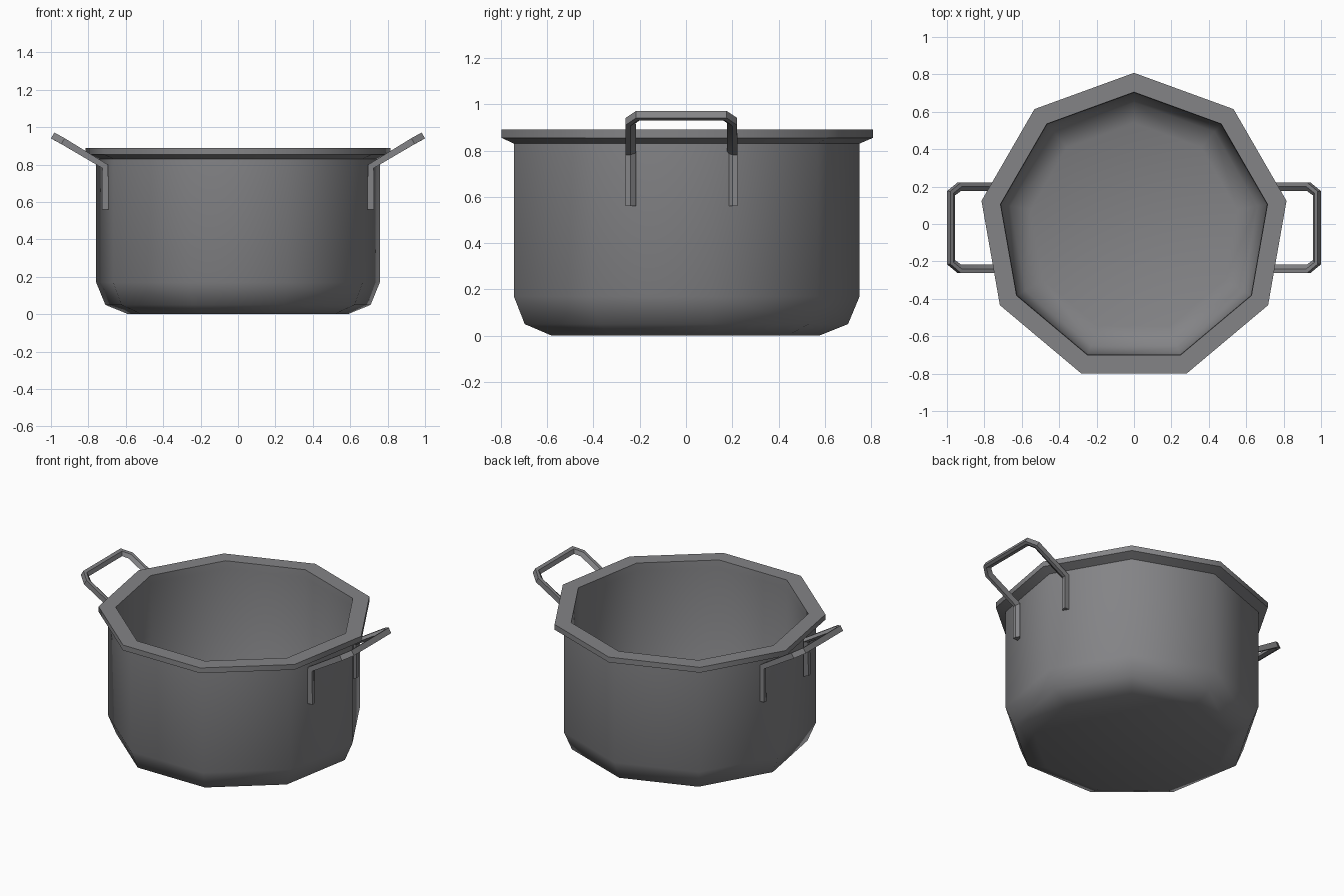
import bpy, bmesh, math
from mathutils import Vector

if "Cube" in bpy.data.objects:
    bpy.data.objects.remove(bpy.data.objects["Cube"], do_unlink=True)

SIDES = 9
CENTRE_Y = -0.02

metal = bpy.data.materials.new("grey metal")
metal.use_nodes = True
metal.diffuse_color = (0.23, 0.23, 0.24, 1)
metal.node_tree.nodes["Principled BSDF"].inputs["Base Color"].default_value = (0.23, 0.23, 0.24, 1)


def finish(bm, name, angle):
    bmesh.ops.recalc_face_normals(bm, faces=bm.faces)
    mesh = bpy.data.meshes.new(name)
    bm.to_mesh(mesh)
    bm.free()
    mesh.materials.append(metal)
    obj = bpy.data.objects.new(name, mesh)
    bpy.context.collection.objects.link(obj)
    bpy.ops.object.select_all(action="DESELECT")
    obj.select_set(True)
    bpy.context.view_layer.objects.active = obj
    bpy.ops.object.shade_smooth_by_angle(angle=math.radians(angle))
    return obj


def skin(bm, rings):
    """Join a list of point rings with quads and cap both ends."""
    loops = [[bm.verts.new(p) for p in ring] for ring in rings]
    for a, b in zip(loops, loops[1:]):
        n = len(a)
        for i in range(n):
            j = (i + 1) % n
            bm.faces.new((a[i], a[j], b[j], b[i]))
    bm.faces.new(loops[0])
    bm.faces.new(loops[-1])


# Pot: nine-sided lathe, outside from the base up over the rim, then inside down
profile = [(0.595, 0), (0.72, 0.05), (0.77, 0.17), (0.77, 0.83),
           (0.828, 0.855), (0.828, 0.89), (0.725, 0.89), (0.722, 0.84),
           (0.715, 0.18), (0.67, 0.08), (0.56, 0.04)]


def ring(radius, z):
    turns = [math.tau * i / SIDES for i in range(SIDES)]
    return [(radius * math.sin(a), CENTRE_Y + radius * math.cos(a), z) for a in turns]


bm = bmesh.new()
skin(bm, [ring(r, z) for r, z in profile])
finish(bm, "pot", 50)

# Handle: a bar swept up one leg, out along the slope, across and back down
half = [(0.71, 0.22, 0.56), (0.71, 0.22, 0.79), (0.93, 0.22, 0.922), (0.974, 0.185, 0.946)]
path = [Vector((x, CENTRE_Y - y, z)) for x, y, z in half]
path += [Vector((x, CENTRE_Y + y, z)) for x, y, z in reversed(half)]
slope = (path[2] - path[1]).normalized()
leg_normal = Vector((-1, 0, 0))
slope_normal = Vector((-slope.z, 0, slope.x))
side = [leg_normal, leg_normal + slope_normal, slope_normal, slope_normal]
normals = side + side[::-1]

# Flat outer face with the inner side tapering to a ridge
section = [(0.022, -0.018), (0.022, 0.018), (0.0, 0.018), (-0.024, 0), (0.0, -0.018)]

rings = []
for i, p in enumerate(path):
    steps = [path[k + 1] - path[k] for k in (i - 1, i) if 0 <= k < len(path) - 1]
    along = sum((s.normalized() for s in steps), Vector()).normalized()
    out = along.cross(normals[i]).normalized()
    up = out.cross(along)
    rings.append([p + out * u + up * v for u, v in section])

bm = bmesh.new()
skin(bm, rings)
handles = finish(bm, "side_handles", 30)
handles.modifiers.new("mirror", "MIRROR").use_axis = (True, False, False)
